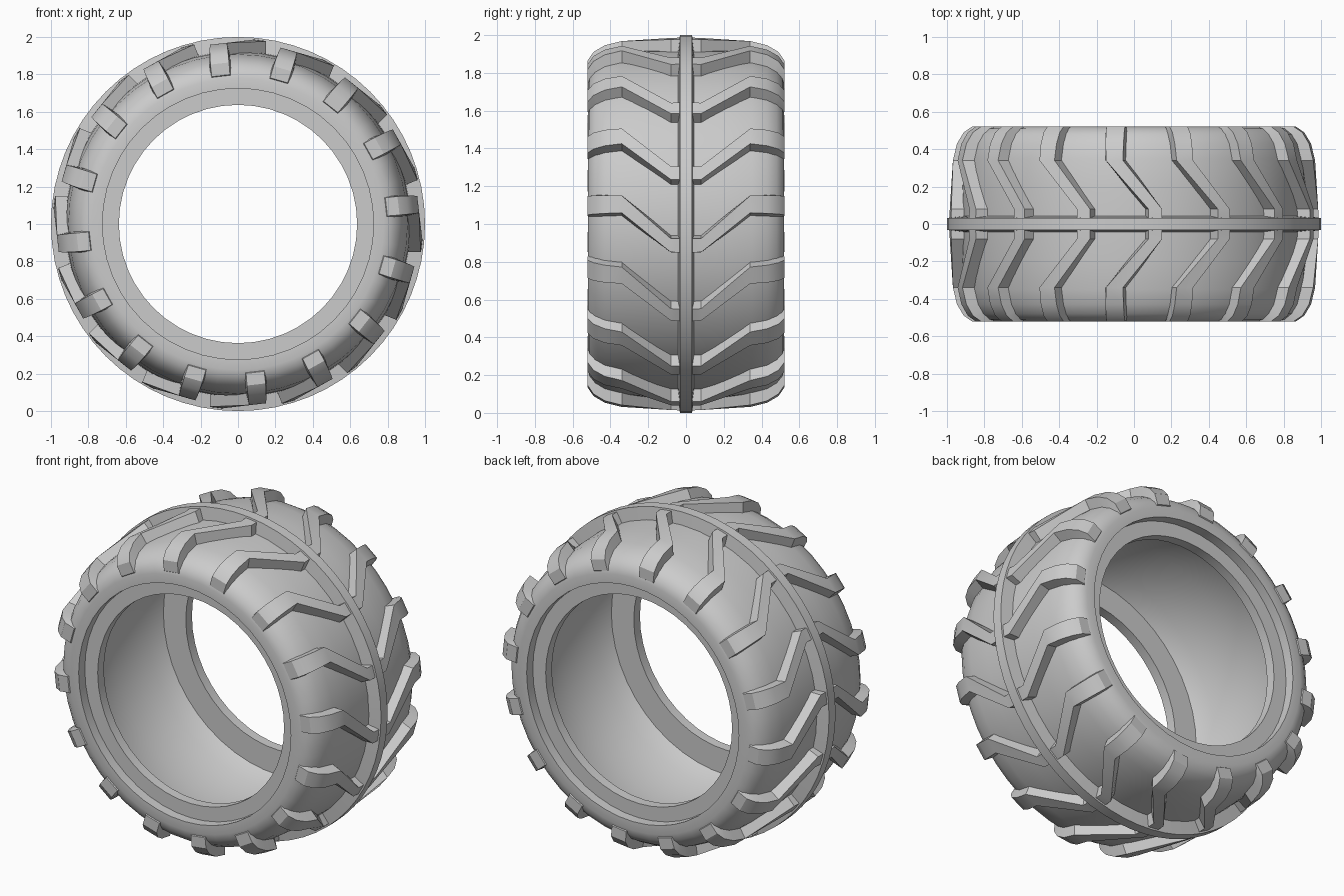
import bpy, bmesh, math

if "Cube" in bpy.data.objects:
    bpy.data.objects.remove(bpy.data.objects["Cube"])

LUGS = 16
rubber = bpy.data.materials.new("grey rubber")
rubber.diffuse_color = (0.6, 0.6, 0.6, 1)
rubber.use_nodes = True
rubber.node_tree.nodes["Principled BSDF"].inputs["Base Color"].default_value = rubber.diffuse_color


def polar(r, deg, y):
    """Point on the wheel; angle runs clockwise from the top in the front view."""
    a = math.radians(deg)
    return (r * math.sin(a), y, 1 + r * math.cos(a))


def finish(name, bm, angle):
    bmesh.ops.recalc_face_normals(bm, faces=bm.faces)
    me = bpy.data.meshes.new(name)
    bm.to_mesh(me)
    bm.free()
    ob = bpy.data.objects.new(name, me)
    bpy.context.collection.objects.link(ob)
    me.materials.append(rubber)
    bpy.ops.object.select_all(action='DESELECT')
    bpy.context.view_layer.objects.active = ob
    ob.select_set(True)
    bpy.ops.object.shade_smooth_by_angle(angle=math.radians(angle))
    return ob


def lathe(name, profile, sides):
    """Revolve a closed (y, radius) profile around the axle."""
    bm = bmesh.new()
    rings = [[bm.verts.new(polar(r, 360 * i / sides, y)) for y, r in profile]
             for i in range(sides)]
    n = len(profile)
    for i in range(sides):
        a, b = rings[i], rings[(i + 1) % sides]
        for j in range(n):
            k = (j + 1) % n
            bm.faces.new((a[j], a[k], b[k], b[j]))
    return finish(name, bm, 32)


# Tyre body: crown, round shoulder, sidewall, stepped bead and hollow inside
half = [(0.20, 0.92), (0.35, 0.907), (0.43, 0.887), (0.48, 0.857), (0.51, 0.82),
        (0.52, 0.78), (0.52, 0.725), (0.46, 0.725), (0.46, 0.637),
        (0.40, 0.637), (0.40, 0.79), (0.30, 0.84)]
body = [(0, 0.925)] + half + [(0, 0.86)] + [(-y, r) for y, r in reversed(half)]
lathe("tyre_body", body, 48)

# Raised rib around the middle of the tread
lathe("centre_rib", [(-0.045, 0.90), (-0.032, 1.0), (0.032, 1.0), (0.045, 0.90)], 64)

# Tread lugs: bent bars running from the rib over the shoulder
# station: top y, top radius, base y, base radius, angle, half width in degrees
stations = [(0.02, 0.99, 0.02, 0.90, 6.6, 2.1),
            (0.08, 0.988, 0.08, 0.90, 6.6, 2.1),
            (0.34, 0.97, 0.34, 0.89, -6.2, 2.7),
            (0.43, 0.948, 0.42, 0.87, -6.3, 2.9),
            (0.49, 0.912, 0.46, 0.85, -6.4, 3.1),
            (0.522, 0.865, 0.48, 0.82, -6.5, 3.3),
            (0.522, 0.80, 0.49, 0.78, -6.6, 3.5)]
bm = bmesh.new()
for n in range(LUGS):
    turn = 360 * n / LUGS
    for side in (-1, 1):
        rows = []
        for ty, tr, by, br, ang, w in stations:
            c = turn + ang
            rows.append([bm.verts.new(p) for p in (
                polar(br, c - w - 0.9, side * by), polar(tr, c - w, side * ty),
                polar(tr, c + w, side * ty), polar(br, c + w + 0.9, side * by))])
        for a, b in zip(rows, rows[1:]):
            for j in range(4):
                k = (j + 1) % 4
                bm.faces.new((a[j], a[k], b[k], b[j]))
        bm.faces.new(rows[0])
        bm.faces.new(rows[-1])
finish("tread_lugs", bm, 32)
